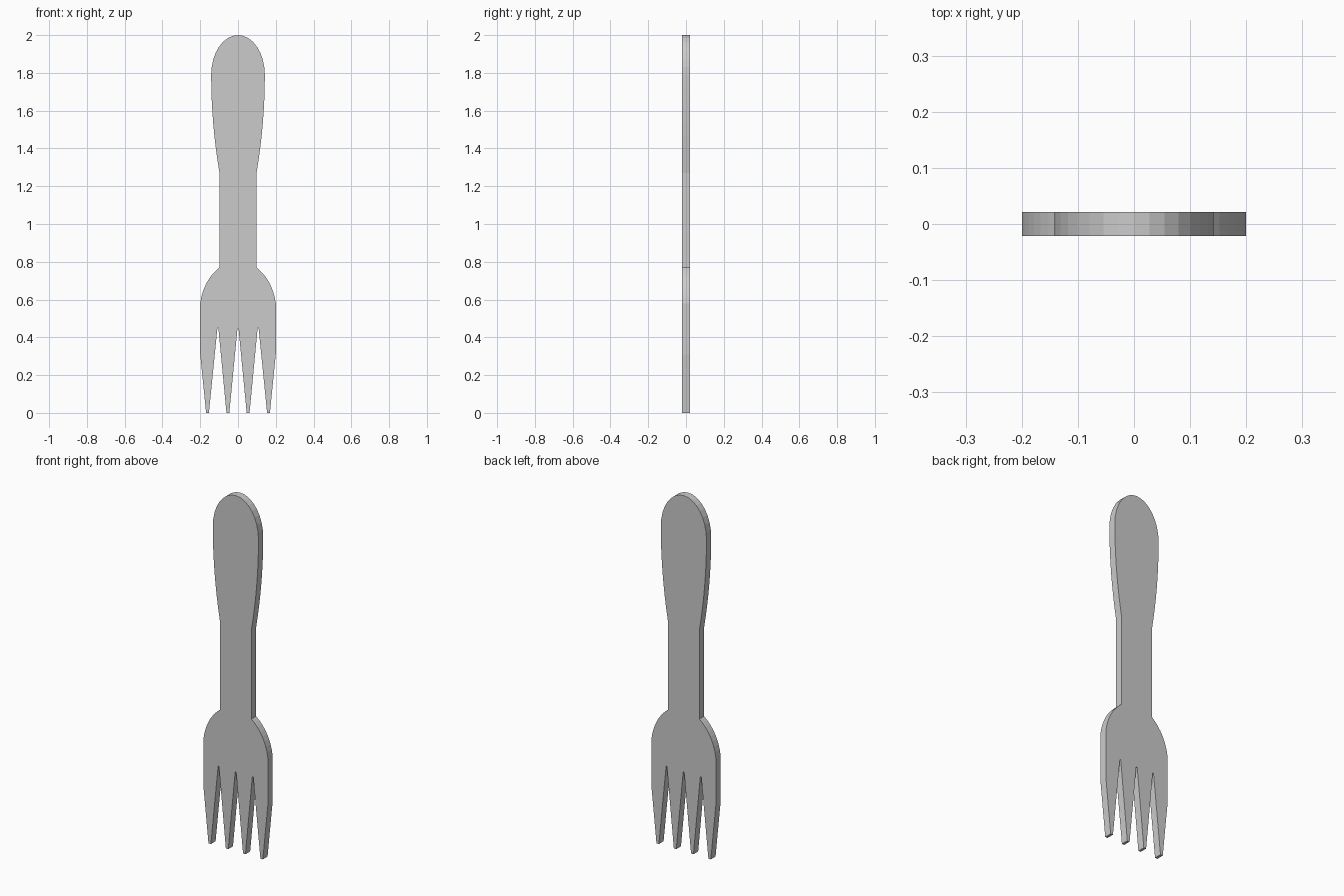
import bpy, bmesh, math

if "Cube" in bpy.data.objects:
    bpy.data.objects.remove(bpy.data.objects["Cube"])


def bezier(a, b, c, n):
    """Quadratic curve points from a to c, leaving out a."""
    pts = []
    for i in range(1, n + 1):
        t = i / n
        pts.append(tuple((1 - t) ** 2 * a[k] + 2 * t * (1 - t) * b[k] + t * t * c[k]
                         for k in range(2)))
    return pts


# Right half outline, from the middle slot up to the handle top
half = [(0.0, 0.445), (0.003, 0.445), (0.046, 0.0), (0.061, 0.0),   # inner tine
        (0.104, 0.45), (0.109, 0.45),                               # outer slot
        (0.154, 0.0), (0.169, 0.0), (0.2, 0.31), (0.2, 0.58)]       # outer tine
half += bezier((0.2, 0.58), (0.184, 0.70), (0.098, 0.77), 8)        # shoulder
half += [(0.098, 1.27)]                                             # neck
half += bezier((0.098, 1.27), (0.142, 1.53), (0.142, 1.79), 8)      # handle flare
half += [(0.142 * math.cos(math.radians(a)), 1.79 + 0.21 * math.sin(math.radians(a)))
         for a in (11.25 * i for i in range(1, 8))]                 # rounded end
half.append((0.0, 2.0))

# Mirror to a full outline and extrude through the thickness
outline = half + [(-x, z) for x, z in reversed(half[1:-1])]
bm = bmesh.new()
face = bm.faces.new([bm.verts.new((x, -0.021, z)) for x, z in outline])
ext = bmesh.ops.extrude_face_region(bm, geom=[face])
moved = [v for v in ext["geom"] if isinstance(v, bmesh.types.BMVert)]
bmesh.ops.translate(bm, verts=moved, vec=(0, 0.042, 0))
bmesh.ops.recalc_face_normals(bm, faces=bm.faces)

mesh = bpy.data.meshes.new("fork")
bm.to_mesh(mesh)
bm.free()
fork = bpy.data.objects.new("fork", mesh)
bpy.context.collection.objects.link(fork)
